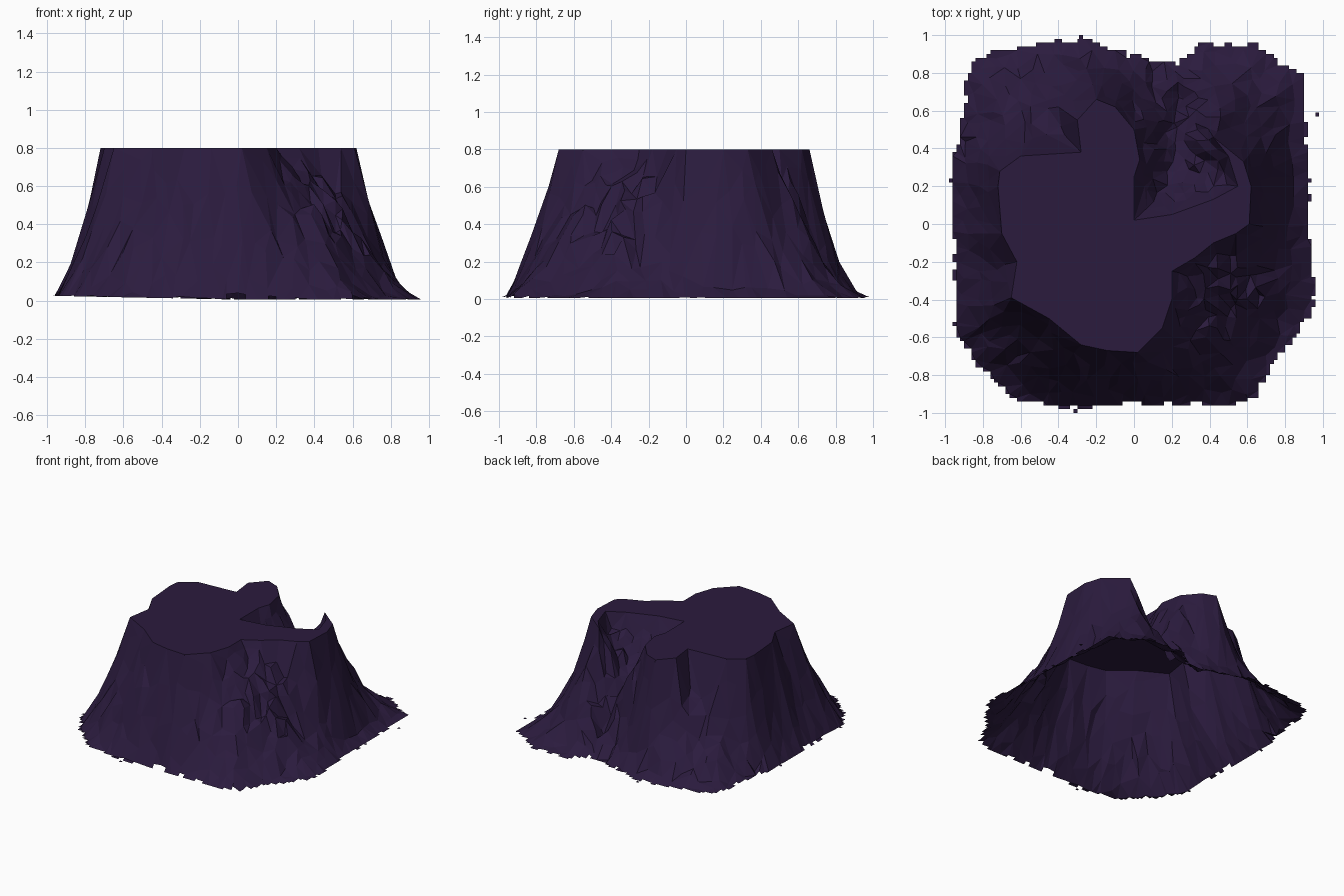
import bpy, random
from mathutils import Vector, noise
from mathutils.geometry import delaunay_2d_cdt, intersect_point_line

if "Cube" in bpy.data.objects:
    bpy.data.objects.remove(bpy.data.objects["Cube"])

random.seed(4)
TOP = 0.8

# Outline of the flat top, including the gully cut in from the back and its spur
plateau = [Vector(p) for p in (
    (.62, .2), (.61, .0), (.54, -.05), (.42, -.1), (.32, -.18), (.2, -.25), (.2, -.4),
    (.15, -.55), (.02, -.68), (-.14, -.67), (-.28, -.64), (-.45, -.5), (-.65, -.39),
    (-.62, -.2), (-.7, -.05), (-.72, .2), (-.71, .28), (-.6, .36), (-.28, .38),
    (-.3, .55), (-.2, .66), (-.1, .62), (.0, .5), (.03, .34), (.0, .25), (.0, .02), (.2, .05),
    (.42, .13), (.55, .2), (.5, .36), (.42, .46), (.58, .33))]

# Outline of the foot
foot = [Vector(p) for p in (
    (.93, .0), (.95, -.45), (.86, -.6), (.76, -.72), (.62, -.95), (.2, -.95), (-.3, -.97),
    (-.62, -.92), (-.8, -.76), (-.94, -.55), (-.96, .0), (-.97, .3), (-.92, .55),
    (-.87, .85), (-.75, .92), (-.3, .98), (-.05, .9), (.2, .84), (.35, .95), (.63, .96),
    (.77, .84), (.88, .82), (.91, .45))]

# Local ledges (+) and hollows (-): x, y, radius, height
dents = ((.5, -.42, .28, .12), (-.36, .46, .14, -.12), (.1, .52, .2, .06), (.33, .33, .2, .06))


def distance(p, poly):
    best = 9.0
    for a, b in zip(poly, poly[1:] + poly[:1]):
        q, f = intersect_point_line(p, a, b)
        q = Vector(q[:2]) if 0 <= f <= 1 else (a if f < 0 else b)
        best = min(best, (p - q).length)
    return best


def inside(p, poly):
    hit = False
    for a, b in zip(poly, poly[1:] + poly[:1]):
        if (a.y > p.y) != (b.y > p.y) and p.x < a.x + (p.y - a.y) * (b.x - a.x) / (b.y - a.y):
            hit = not hit
    return hit


def rough(p):
    # Broken rock in the gully and in the front right hollow
    return any((p - Vector(c)).length < r for c, r in (((.27, .35), .3), ((.15, .65), .2), ((.42, -.35), .25)))


def height(p):
    a = distance(p, plateau)
    if a < 1e-4 or inside(p, plateau):
        return TOP
    b = distance(p, foot) if inside(p, foot) else 0
    t = a / (a + b)
    base = .005 + .02 * max(0, -p.x)
    mid = 4 * t * (1 - t)
    bump = random.uniform(-1, 1) * (.06 if rough(p) else .025) * min(1, 1.25 * mid)
    bump += .05 * noise.noise(Vector((p.x * 5, p.y * 5, 1))) * mid
    for x, y, r, h in dents:
        bump += h * max(0, 1 - (p - Vector((x, y))).length / r) ** .6 * min(1, 1.5 * mid)
    # The front and left walls are fuller than the others
    full = min(1, max(0, (-.9 * p.y - .4 * p.x - .1) / .5))
    return min(TOP - .01, max(base, base + (TOP - base) * (1 - t) ** (1.75 - .5 * full) + bump))


def stepped(poly, cell=.02):
    # Ragged stair-stepped border
    pts = []
    for a, b in zip(poly, poly[1:] + poly[:1]):
        n = max(1, int((b - a).length / .04))
        for i in range(n):
            q = a.lerp(b, i / n) + Vector((random.uniform(-.012, .012), random.uniform(-.012, .012)))
            q = Vector((round(q.x / cell) * cell, round(q.y / cell) * cell))
            if pts and pts[-1].x != q.x and pts[-1].y != q.y:
                pts.append(Vector((q.x, pts[-1].y)))
            if not pts or pts[-1] != q:
                pts.append(q)
    return pts


# Scatter points over the slopes, denser in the broken areas
def scatter(step, keep):
    n = int(1 / step)
    for i in range(-n, n + 1):
        for j in range(-n, n + 1):
            p = Vector(((i + random.uniform(-.35, .35)) * step, (j + random.uniform(-.35, .35)) * step))
            if keep(p) and inside(p, foot) and not inside(p, plateau) \
                    and distance(p, foot) > .03 and distance(p, plateau) > .025:
                yield p


border = stepped(foot)
slope = list(scatter(.075, lambda p: not rough(p))) + list(scatter(.055, rough))
points = border + plateau + slope
nb, npl = len(border), len(plateau)
rim_edges = [(nb + i, nb + (i + 1) % npl) for i in range(npl)]
flat, _, tris, *_ = delaunay_2d_cdt(points, rim_edges, [list(range(nb - 1, -1, -1))], 1, 1e-5)
verts = [(p.x, p.y, height(p)) for p in flat]
faces = []
for f in tris:
    a, b, c = (flat[i] for i in f[:3])
    faces.append(list(f) if (b - a).cross(c - a) > 0 else list(f)[::-1])

# Stray fragments of the border
for x, y in ((.96, .57), (-.29, .98), (-.32, -1.0)):
    k = len(verts)
    verts += [(x, y, .005), (x + .02, y, .005), (x + .02, y + .02, .005), (x, y + .02, .005)]
    faces.append([k, k + 1, k + 2, k + 3])

mesh = bpy.data.meshes.new("rock_mesa")
mesh.from_pydata(verts, [], faces)
mesh.validate()
mesh.update()
mesa = bpy.data.objects.new("rock_mesa", mesh)
bpy.context.collection.objects.link(mesa)

rock = bpy.data.materials.new("dark_purple_rock")
rock.diffuse_color = (.024, .011, .048, 1)
rock.use_nodes = True
rock.node_tree.nodes["Principled BSDF"].inputs["Base Color"].default_value = rock.diffuse_color
mesh.materials.append(rock)
